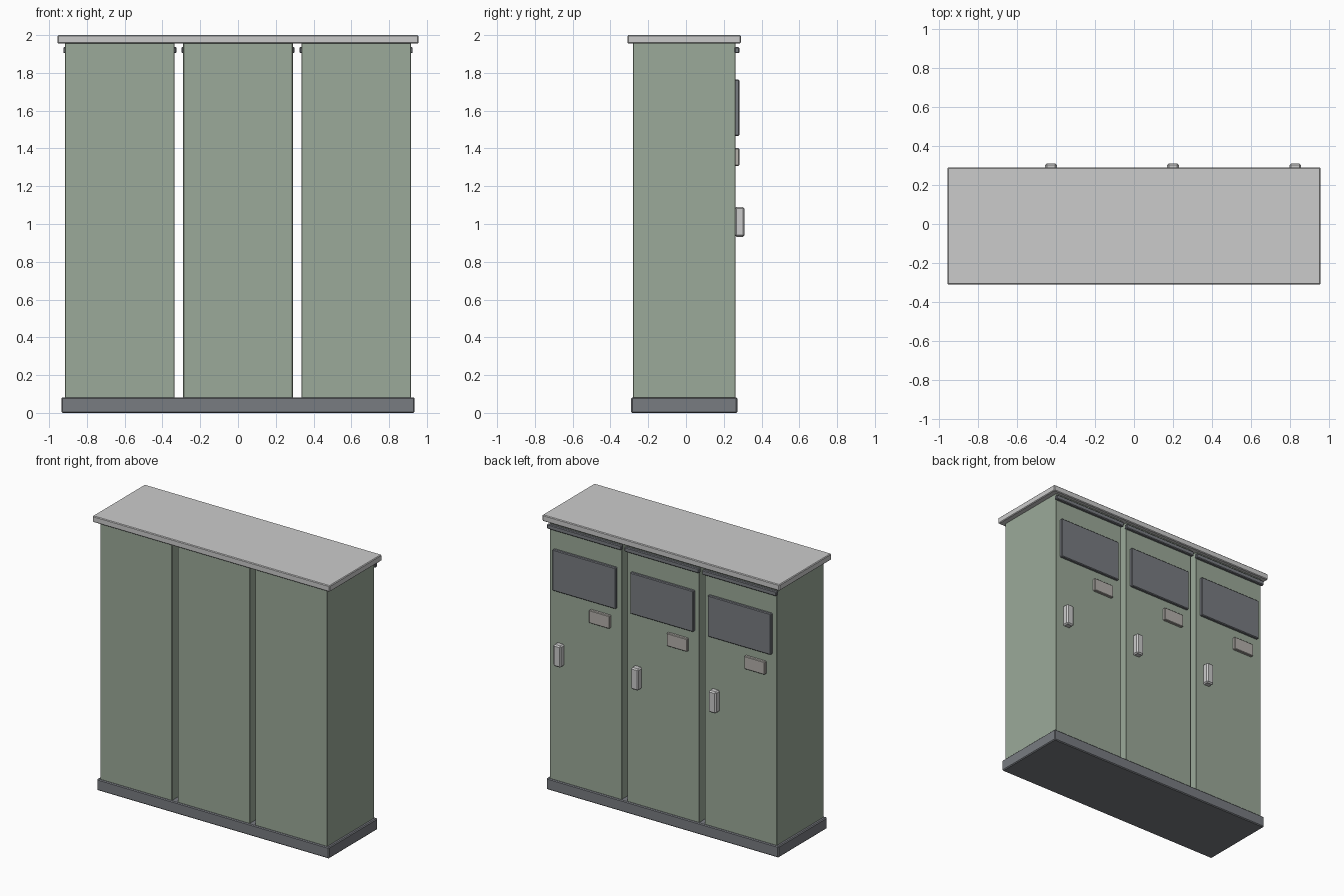
import bpy
import bmesh
from mathutils import Vector

if "Cube" in bpy.data.objects:
    bpy.data.objects.remove(bpy.data.objects["Cube"])


def material(name, r, g, b):
    m = bpy.data.materials.new(name)
    m.diffuse_color = (r, g, b, 1)
    m.use_nodes = True
    m.node_tree.nodes["Principled BSDF"].inputs["Base Color"].default_value = m.diffuse_color
    return m


green = material("green_paint", 0.33, 0.40, 0.32)
dark = material("dark_metal", 0.19, 0.20, 0.22)
roof_grey = material("roof_grey", 0.55, 0.55, 0.56)
steel = material("steel", 0.62, 0.62, 0.64)
plate_grey = material("plate_grey", 0.46, 0.44, 0.41)


def box(name, x, y, z, mat, bevel, segments=1):
    """Bevelled box from (min, max) ranges."""
    lo, hi = Vector((x[0], y[0], z[0])), Vector((x[1], y[1], z[1]))
    size = hi - lo
    bm = bmesh.new()
    bmesh.ops.create_cube(bm, size=1)
    bmesh.ops.scale(bm, vec=size, verts=bm.verts)
    bmesh.ops.bevel(bm, geom=bm.edges[:], offset=bevel, segments=segments,
                    profile=0.5, affect='EDGES')
    mesh = bpy.data.meshes.new(name)
    bm.to_mesh(mesh)
    bm.free()
    mesh.materials.append(mat)
    ob = bpy.data.objects.new(name, mesh)
    ob.location = (lo + hi) / 2
    bpy.context.collection.objects.link(ob)
    return ob


DOOR_Y = 0.262  # plane of the door side

# Shared plinth and roof slab
box("plinth", (-0.935, 0.935), (-0.29, 0.272), (0, 0.082), dark, 0.006)
box("roof", (-0.955, 0.955), (-0.31, 0.29), (1.955, 2.0), roof_grey, 0.005)

# Three identical cabinets with door-side fittings
for i, cx in enumerate((-0.625, 0.0, 0.625), 1):
    def part(name, x0, x1, depth, z0, z1, mat, bevel):
        box(f"{name}_{i}", (cx + x0, cx + x1), (DOOR_Y - 0.004, DOOR_Y + depth),
            (z0, z1), mat, bevel)

    box(f"cabinet_{i}", (cx - 0.29, cx + 0.29), (-0.28, DOOR_Y),
        (0.078, 1.958), green, 0.003)
    part("top_trim", -0.30, 0.30, 0.02, 1.904, 1.938, dark, 0.005)
    part("window", -0.255, 0.255, 0.02, 1.465, 1.765, dark, 0.005)
    part("label_plate", -0.205, -0.04, 0.02, 1.308, 1.402, plate_grey, 0.004)
    part("handle", 0.17, 0.23, 0.048, 0.932, 1.09, steel, 0.009)
